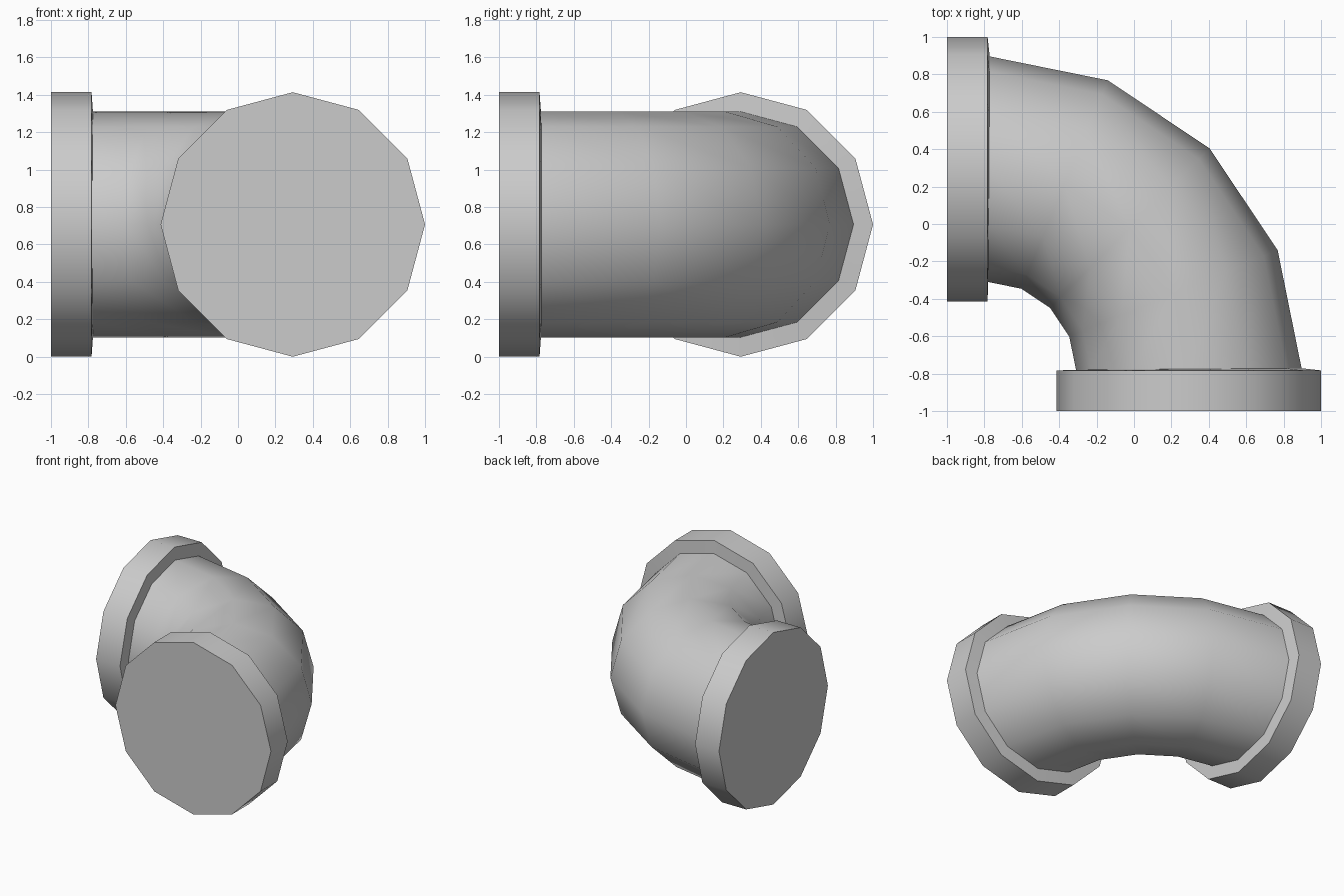
import bpy, bmesh
from math import sin, cos, pi, radians
from mathutils import Vector

if "Cube" in bpy.data.objects:
    bpy.data.objects.remove(bpy.data.objects["Cube"])

SIDES = 12
PIVOT = Vector((-0.783, -0.783, 0.707))   # centre of the bend
BEND_R = 1.076                            # pivot to pipe centreline
PIPE_R, FLANGE_R = 0.603, 0.707
FLANGE_T = 0.217

bm = bmesh.new()


def ring(angle, radius, shift=0.0):
    """12-sided section at a bend angle, shifted along the pipe direction."""
    a = radians(angle)
    out = Vector((sin(a), cos(a), 0))
    along = Vector((cos(a), -sin(a), 0))
    up = Vector((0, 0, 1))
    c = PIVOT + out * BEND_R + along * shift
    return [bm.verts.new(c + radius * (out * cos(t) + up * sin(t)))
            for t in (2 * pi * i / SIDES for i in range(SIDES))]


# Flange, bend, flange as one continuous skin
rings = [ring(0, FLANGE_R, -FLANGE_T), ring(0, FLANGE_R)]
rings += [ring(a, PIPE_R) for a in (0.4, 22.5, 45, 67.5, 89.6)]
rings += [ring(90, FLANGE_R), ring(90, FLANGE_R, FLANGE_T)]
for r0, r1 in zip(rings, rings[1:]):
    for i in range(SIDES):
        j = (i + 1) % SIDES
        bm.faces.new((r0[i], r0[j], r1[j], r1[i]))

# End caps
bm.faces.new(rings[0])
bm.faces.new(rings[-1])
bmesh.ops.recalc_face_normals(bm, faces=bm.faces[:])

# Stand on the ground
low = min(v.co.z for v in bm.verts)
bmesh.ops.translate(bm, verts=bm.verts[:], vec=(0, 0, -low))

mesh = bpy.data.meshes.new("pipe_elbow")
bm.to_mesh(mesh)
bm.free()
elbow = bpy.data.objects.new("pipe_elbow", mesh)
bpy.context.collection.objects.link(elbow)
bpy.context.view_layer.objects.active = elbow
elbow.select_set(True)
bpy.ops.object.shade_smooth_by_angle(angle=radians(45))
